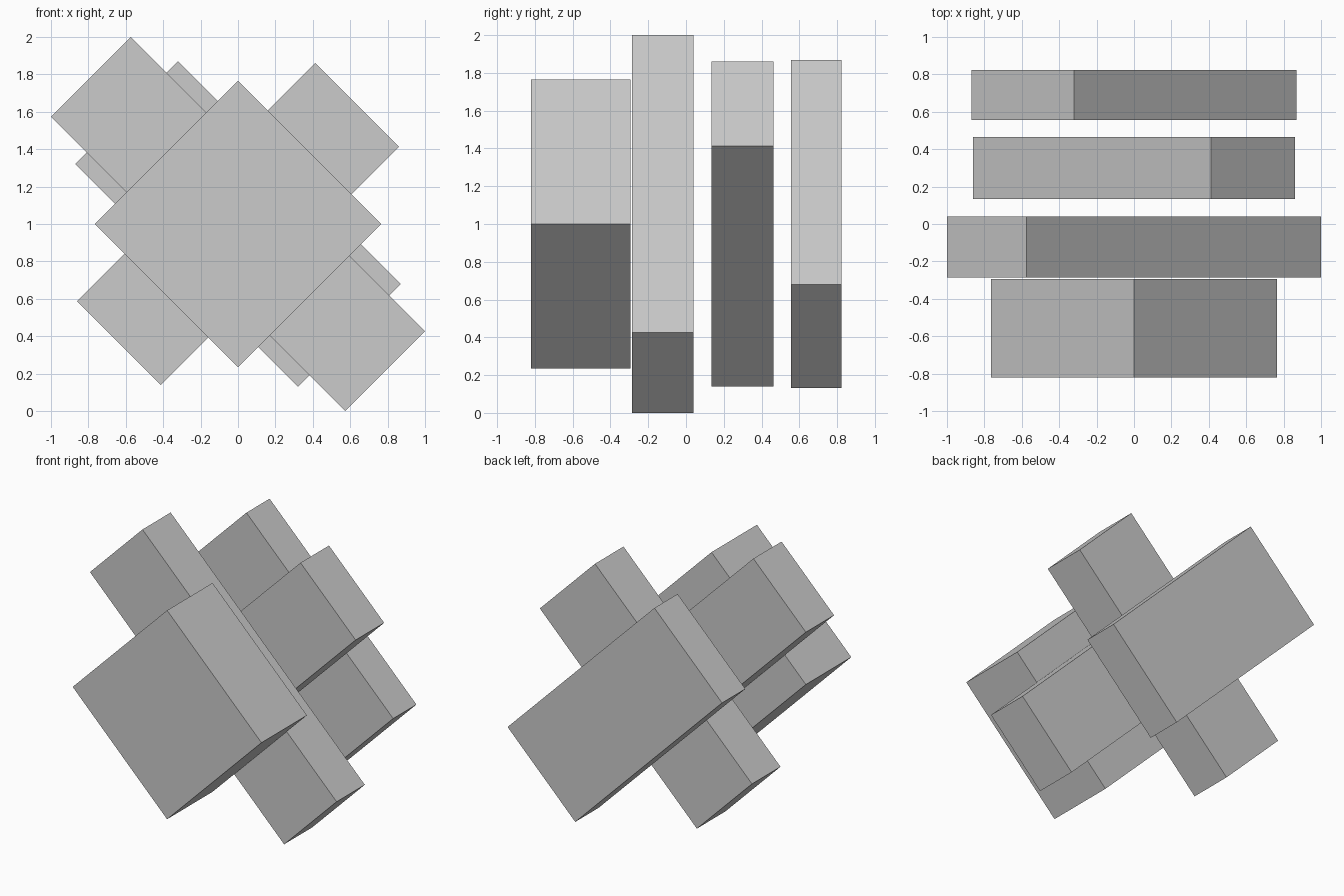
import bpy
import math

default_cube = bpy.data.objects.get("Cube")
if default_cube:
    bpy.data.objects.remove(default_cube, do_unlink=True)

# Single grey finish
grey = bpy.data.materials.new("plain_grey")
grey.use_nodes = True
colour = (0.6, 0.6, 0.6, 1)
grey.diffuse_color = colour
grey.node_tree.nodes["Principled BSDF"].inputs["Base Color"].default_value = colour


def add_block(name, length, width, y_front, y_back, tilt):
    """Box centred at height 1, tilted in the xz plane."""
    bpy.ops.mesh.primitive_cube_add(size=1, location=(0, (y_front + y_back) / 2, 1))
    block = bpy.context.object
    block.name = block.data.name = name
    block.scale = (length, y_back - y_front, width)
    bpy.ops.object.transform_apply(location=False, rotation=False, scale=True)
    block.rotation_euler.y = math.radians(tilt)
    block.data.materials.append(grey)


# Four crossed blocks, from front to back
add_block("front_square_block", 1.082, 1.082, -0.821, -0.295, 45)
add_block("long_falling_beam", 2.226, 0.602, -0.286, 0.04, 45)
add_block("rising_beam", 1.8, 0.632, 0.134, 0.464, -45)
add_block("rear_falling_beam", 1.683, 0.776, 0.555, 0.824, 45)
